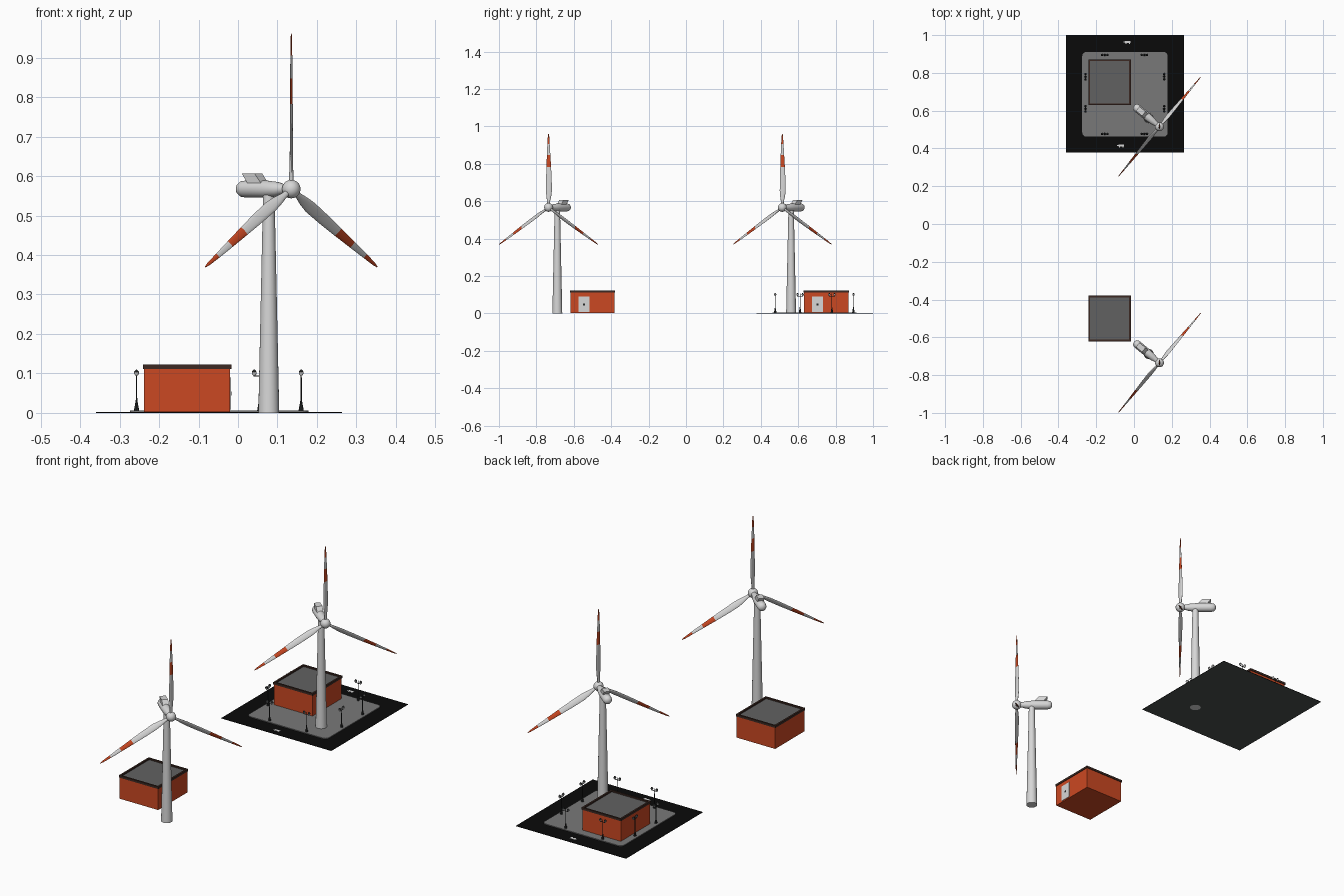
import bpy, bmesh, math
from mathutils import Matrix, Vector

if "Cube" in bpy.data.objects:
    bpy.data.objects.remove(bpy.data.objects["Cube"])


def material(name, r, g, b):
    m = bpy.data.materials.new(name)
    m.diffuse_color = (r, g, b, 1)
    m.use_nodes = True
    m.node_tree.nodes["Principled BSDF"].inputs["Base Color"].default_value = m.diffuse_color
    return m


WHITE = material("white paint", 0.68, 0.68, 0.68)
ORANGE = material("orange red", 0.60, 0.065, 0.016)
TRIM = material("dark brown trim", 0.045, 0.022, 0.016)
ROOF = material("roof grey", 0.12, 0.12, 0.12)
PAD = material("paving grey", 0.19, 0.19, 0.19)
ASPHALT = material("black asphalt", 0.003, 0.003, 0.003)
UNDER = material("underside grey", 0.07, 0.08, 0.075)
IRON = material("dark iron", 0.02, 0.022, 0.022)


def finish(bm, name, mats, matrix=Matrix(), smooth=False):
    bmesh.ops.recalc_face_normals(bm, faces=bm.faces)
    me = bpy.data.meshes.new(name)
    bm.to_mesh(me)
    bm.free()
    for m in mats:
        me.materials.append(m)
    me.transform(matrix)
    ob = bpy.data.objects.new(name, me)
    bpy.context.collection.objects.link(ob)
    if smooth:
        bpy.ops.object.select_all(action='DESELECT')
        ob.select_set(True)
        bpy.context.view_layer.objects.active = ob
        bpy.ops.object.shade_smooth_by_angle(angle=math.radians(40))
    return ob


def add_box(bm, lo, hi):
    lo, hi = Vector(lo), Vector(hi)
    size = hi - lo
    mat = Matrix.Translation((lo + hi) / 2) @ Matrix.Diagonal((*size, 1))
    return bmesh.ops.create_cube(bm, size=1, matrix=mat)["verts"]


def box(name, lo, hi, mat):
    bm = bmesh.new()
    add_box(bm, lo, hi)
    return finish(bm, name, [mat])


def add_rings(bm, rings):
    """Skin a list of closed point loops and cap both ends."""
    loops = [[bm.verts.new(p) for p in ring] for ring in rings]
    bands = []
    for a, b in zip(loops, loops[1:]):
        n = len(a)
        bands.append([bm.faces.new((a[i], a[(i + 1) % n], b[(i + 1) % n], b[i])) for i in range(n)])
    bm.faces.new(loops[0])
    bands[-1].append(bm.faces.new(loops[-1]))
    return bands


def circle(r, z, n):
    return [Vector((r * math.cos(2 * math.pi * i / n), r * math.sin(2 * math.pi * i / n), z)) for i in range(n)]


def lathe(name, profile, mat, matrix, n=24):
    bm = bmesh.new()
    add_rings(bm, [circle(r, z, n) for r, z in profile])
    return finish(bm, name, [mat], matrix, True)


def turbine(dy):
    lathe("tower", [(0.0265, 0), (0.0145, 0.555)], WHITE, Matrix.Translation((0.078, -0.688 + dy, 0)))

    # head frame: x across the rotor, y backwards along the nacelle
    head = Matrix.Translation((0.135, -0.735 + dy, 0.567)) @ Matrix.Rotation(math.radians(50.4), 4, 'Z')
    along = head @ Matrix.Rotation(-math.pi / 2, 4, 'X')
    lathe("nacelle", [(0.012, 0.01), (0.0135, 0.028), (0.018, 0.045), (0.0215, 0.08), (0.0215, 0.15),
                      (0.020, 0.162), (0.015, 0.170), (0.006, 0.174)], WHITE, along)
    bm = bmesh.new()
    bmesh.ops.create_uvsphere(bm, u_segments=24, v_segments=12, radius=0.0235)
    finish(bm, "hub", [WHITE], head, True)

    # slanted cooler on the nacelle roof
    bm = bmesh.new()
    side = [(0.085, 0.012), (0.130, 0.012), (0.150, 0.039), (0.108, 0.039)]
    add_rings(bm, [[(x, y, z) for y, z in side] for x in (-0.015, 0.015)])
    finish(bm, "roof_cooler", [WHITE], head)

    # twisted blades with a painted band and tip
    stations = [(0.015, 0.014, 0.012, 42), (0.035, 0.017, 0.011, 42), (0.06, 0.026, 0.009, 40),
                (0.09, 0.032, 0.008, 38), (0.15, 0.030, 0.007, 34), (0.215, 0.025, 0.006, 31),
                (0.28, 0.019, 0.005, 28), (0.338, 0.013, 0.004, 26), (0.38, 0.008, 0.003, 25),
                (0.394, 0.003, 0.002, 25)]
    bm = bmesh.new()
    for k in range(3):
        spin = Matrix.Rotation(k * 2 * math.pi / 3, 4, 'Y')
        rings = []
        for r, chord, thick, pitch in stations:
            shift = 0.12 * (chord - 0.014) if chord > 0.014 else 0
            twist = Matrix.Rotation(math.radians(pitch), 4, 'Z')
            rings.append([spin @ (twist @ Vector((p.x * chord / 2 + shift, p.y * thick / 2, r)))
                          for p in circle(1, 0, 12)])
        for i, band in enumerate(add_rings(bm, rings)):
            for f in band:
                f.material_index = 1 if i == 5 or i >= 7 else 0
    finish(bm, "rotor_blades", [WHITE, ORANGE], head, True)


def building(dy):
    x0, x1, y0, y1 = -0.238, -0.020, -0.618 + dy, -0.382 + dy
    box("walls", (x0, y0, 0.002), (x1, y1, 0.112), ORANGE)
    box("roof", (x0 + 0.004, y0 + 0.004, 0.110), (x1 - 0.004, y1 - 0.004, 0.115), ROOF)
    # raised rim around the roof
    e, w = 0.003, 0.009
    bm = bmesh.new()
    for ya, yb in ((y0 - e, y0 - e + w), (y1 + e - w, y1 + e)):
        add_box(bm, (x0 - e, ya, 0.111), (x1 + e, yb, 0.122))
    for xa, xb in ((x0 - e, x0 - e + w), (x1 + e - w, x1 + e)):
        add_box(bm, (xa, y0 - e + w, 0.111), (xb, y1 + e - w, 0.122))
    finish(bm, "roof_rim", [TRIM])
    # door on the right side
    box("door", (x1 - 0.001, -0.575 + dy, 0.008), (x1 + 0.002, -0.517 + dy, 0.09), WHITE)
    box("door_sign", (x1 + 0.001, -0.551 + dy, 0.044), (x1 + 0.003, -0.541 + dy, 0.054), IRON)


def lamp(x, y, turn):
    at = Matrix.Translation((x, y, 0.004)) @ Matrix.Rotation(turn, 4, 'Z')
    lathe("lamp_post", [(0.0065, 0), (0.006, 0.006), (0.003, 0.022), (0.0018, 0.03), (0.0014, 0.102)],
          IRON, at, 8)
    bm = bmesh.new()
    add_box(bm, (-0.016, -0.001, 0.088), (0.016, 0.001, 0.0905))
    finish(bm, "lamp_arm", [IRON], at)
    for sx in (-0.014, 0.014):
        spot = at @ Matrix.Translation((sx, 0, 0))
        lathe("lamp_globe", [(0.003, 0.0905), (0.006, 0.095), (0.006, 0.099)], WHITE, spot, 8)
        lathe("lamp_cap", [(0.0068, 0.099), (0.004, 0.103), (0.001, 0.106)], IRON, spot, 8)


for offset in (0, 1.25):
    turbine(offset)
    building(offset)

# asphalt square with a lighter underside
bm = bmesh.new()
add_box(bm, (-0.36, 0.378, 0), (0.264, 1.0, 0.002))
bm.normal_update()
for f in bm.faces:
    f.material_index = 1 if f.normal.z < -0.5 else 0
finish(bm, "asphalt_ground", [ASPHALT, UNDER])

# paved platform with rounded corners
bm = bmesh.new()
add_box(bm, (-0.274, 0.462, 0.001), (0.178, 0.911, 0.006))
upright = [e for e in bm.edges if abs(e.verts[0].co.z - e.verts[1].co.z) > 0.001]
bmesh.ops.bevel(bm, geom=upright, offset=0.022, segments=4, affect='EDGES', profile=0.5)
finish(bm, "paved_platform", [PAD])

# twin lamps along each platform edge
for u in (-0.155, 0.055):
    for y in (0.477, 0.895):
        lamp(u, y, 0)
for v in (0.61, 0.78):
    for x in (-0.257, 0.160):
        lamp(x, v, math.pi / 2)

# painted road markings
for x, y in ((-0.033, 0.963), (-0.067, 0.415)):
    bm = bmesh.new()
    add_box(bm, (x - 0.014, y - 0.006, 0.002), (x + 0.014, y + 0.006, 0.003))
    add_box(bm, (x - 0.022, y - 0.002, 0.002), (x - 0.014, y + 0.002, 0.003))
    for s in (-1, 1):
        add_box(bm, (x + s * 0.009 - 0.003, y - 0.011, 0.002), (x + s * 0.009 + 0.003, y - 0.006, 0.003))
    finish(bm, "road_marking", [WHITE])
